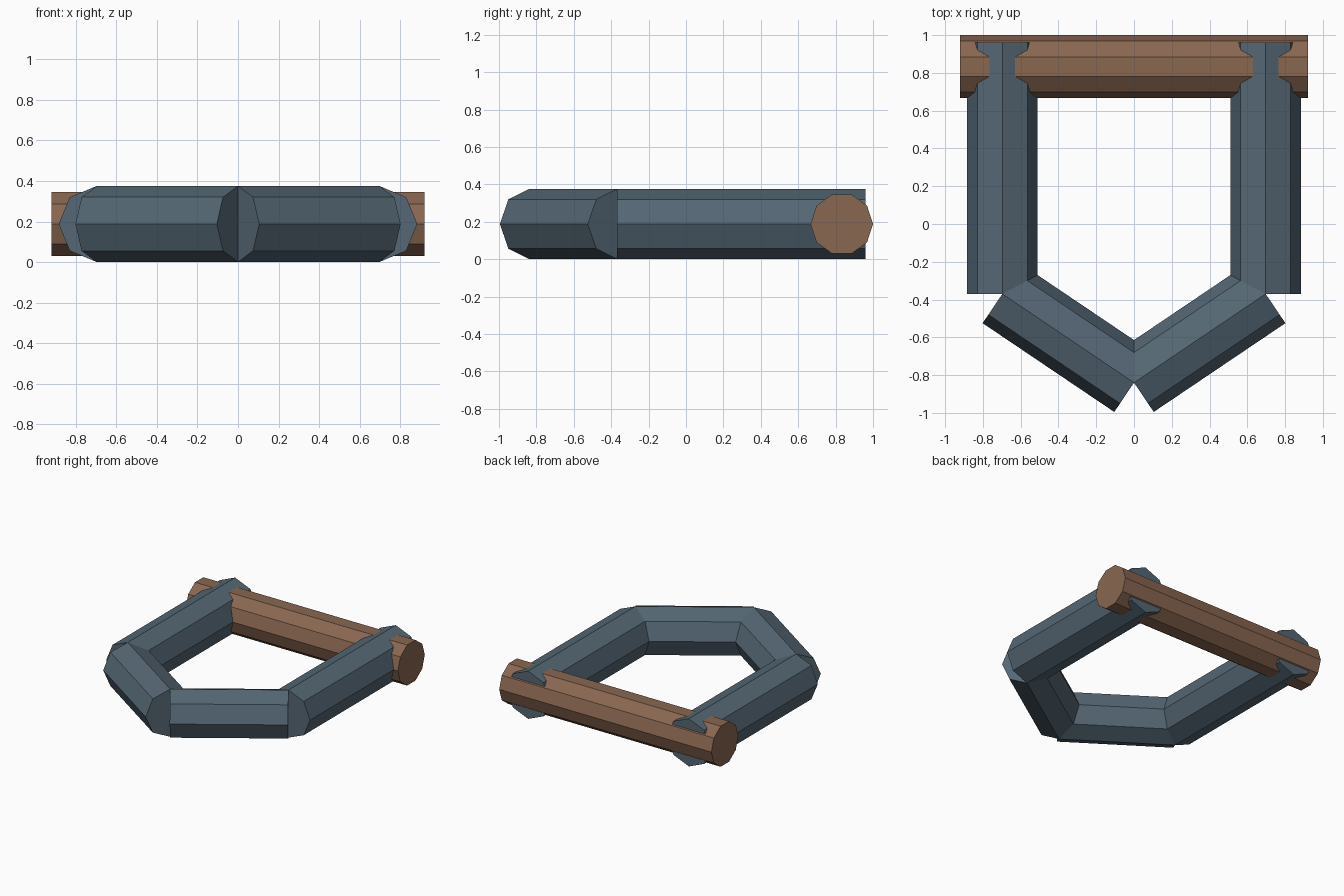
import bpy
from math import pi
from mathutils import Matrix, Vector

cube = bpy.data.objects.get("Cube")
if cube:
    bpy.data.objects.remove(cube, do_unlink=True)


def material(name, colour):
    mat = bpy.data.materials.new(name)
    mat.use_nodes = True
    mat.diffuse_color = (*colour, 1)
    bsdf = mat.node_tree.nodes["Principled BSDF"]
    bsdf.inputs["Base Color"].default_value = (*colour, 1)
    bsdf.inputs["Roughness"].default_value = 0.7
    return mat


steel = material("blue grey steel", (0.09, 0.135, 0.175))
brown = material("rust brown", (0.25, 0.135, 0.08))


def bar(name, start, end, radius, sides, mat):
    """Capped faceted bar between two points, with a vertex ring lying on the horizontal plane."""
    start, end = Vector(start), Vector(end)
    axis = (end - start).normalized()
    side = axis.cross(Vector((0, 0, 1)))
    up = side.cross(axis)
    # Columns: local x to the side, local y up, local z along the bar
    turn = Matrix((side, up, axis)).transposed().to_4x4()
    bpy.ops.mesh.primitive_cylinder_add(vertices=sides, radius=radius,
                                        depth=(end - start).length)
    obj = bpy.context.object
    obj.name = obj.data.name = name
    # The primitive's first vertex is on +y; bring it to +x before aiming
    obj.data.transform(turn @ Matrix.Rotation(-pi / 2, 4, "Z"))
    obj.location = (start + end) / 2
    obj.data.materials.append(mat)
    return obj


Z = 0.188
# Bow of the shackle: two straight arms and two slanted bars meeting at the front
for label, s in (("left", 1), ("right", -1)):
    corner = (s * 0.697, -0.37, Z)
    bar(label + "_arm", corner, (s * 0.697, 0.96, Z), 0.187, 8, steel)
    bar(label + "_bow_bar", corner, (0, -0.84, Z), 0.187, 8, steel)

# Pin through the ends of the arms
bar("cross_pin", (-0.92, 0.833, Z), (0.92, 0.833, Z), 0.167, 10, brown)
